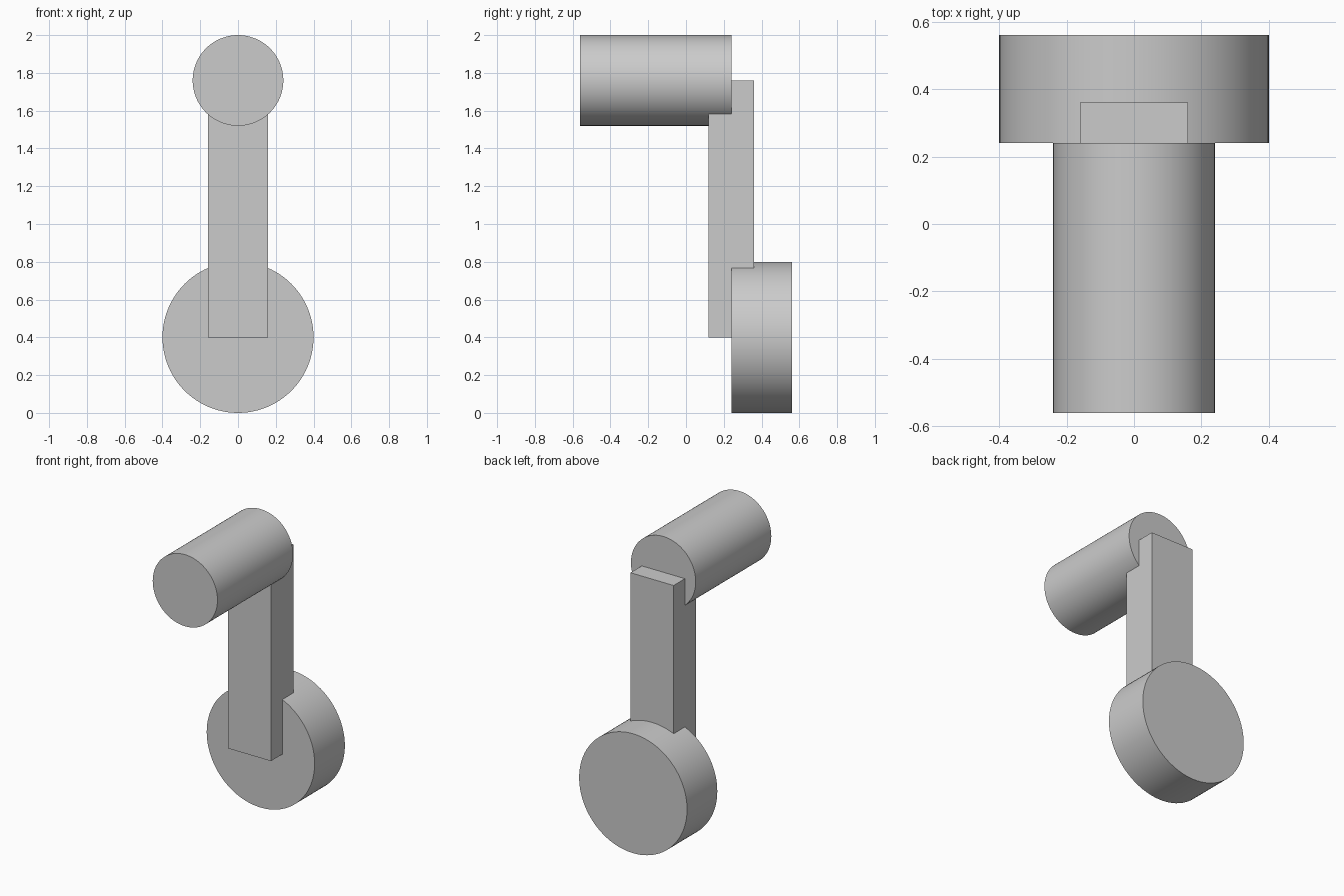
import bpy
import math

default_cube = bpy.data.objects.get("Cube")
if default_cube:
    bpy.data.objects.remove(default_cube, do_unlink=True)

# Single light grey finish
grey = bpy.data.materials.new("light_grey")
grey.use_nodes = True
grey.diffuse_color = (0.6, 0.6, 0.6, 1)
grey.node_tree.nodes["Principled BSDF"].inputs["Base Color"].default_value = (0.6, 0.6, 0.6, 1)


def cylinder_along_y(name, radius, y_front, y_back, z):
    bpy.ops.mesh.primitive_cylinder_add(
        vertices=96, radius=radius, depth=y_back - y_front,
        location=(0, (y_front + y_back) / 2, z), rotation=(math.pi / 2, 0, 0))
    obj = bpy.context.object
    obj.name = name
    obj.data.materials.append(grey)
    bpy.ops.object.shade_smooth_by_angle(angle=math.radians(30))
    return obj


# Handle grip at the top, pivot disc at the bottom
cylinder_along_y("handle_grip", 0.24, -0.56, 0.24, 1.76)
cylinder_along_y("pivot_disc", 0.40, 0.24, 0.56, 0.40)

# Flat crank arm running between the two axes
bpy.ops.mesh.primitive_cube_add(size=1, location=(0, 0.24, 1.08))
arm = bpy.context.object
arm.name = "crank_arm"
arm.scale = (0.32, 0.24, 1.36)
bpy.ops.object.transform_apply(location=False, rotation=False, scale=True)
arm.data.materials.append(grey)
